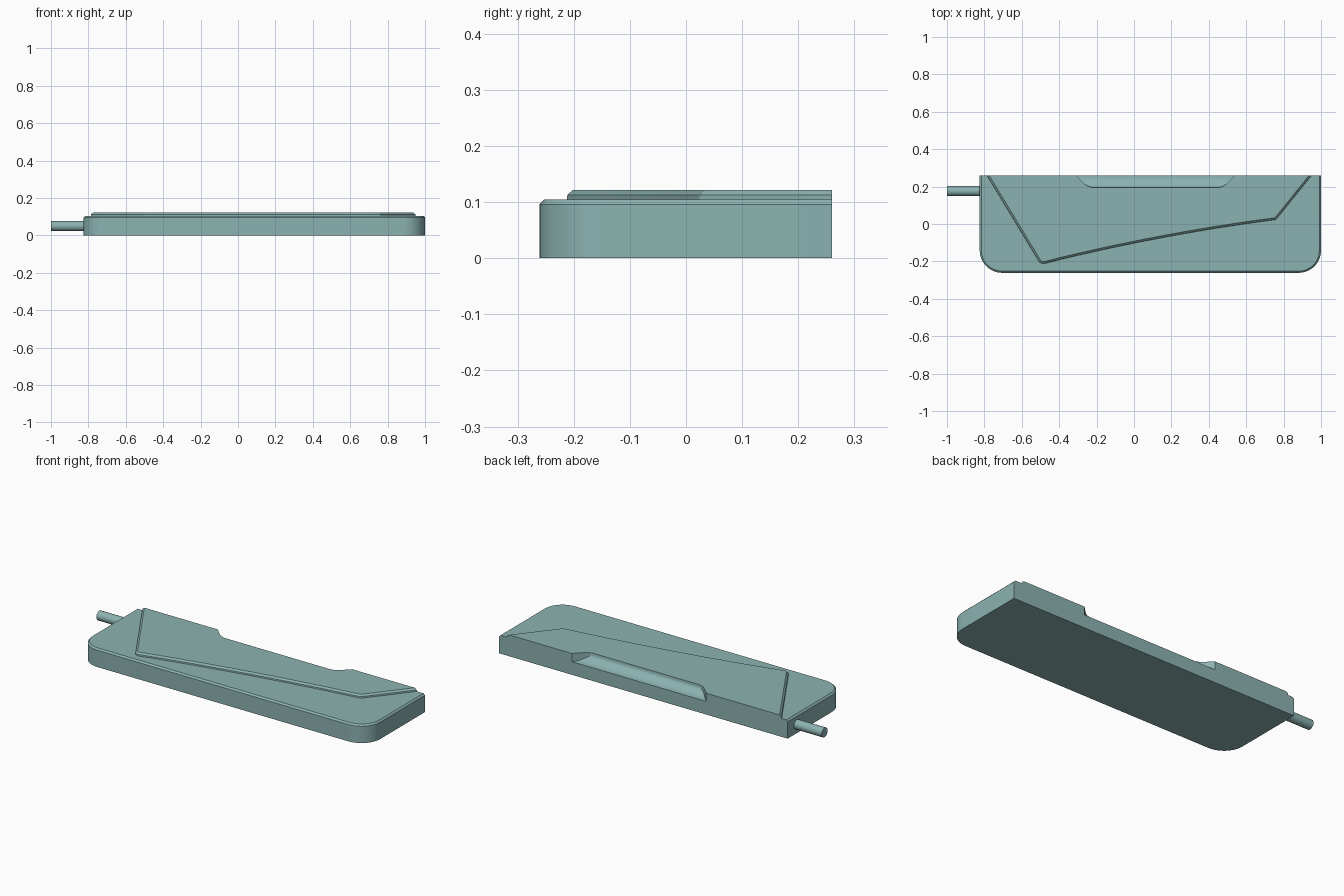
import bpy, bmesh, math
from mathutils import Vector, Matrix

if "Cube" in bpy.data.objects:
    bpy.data.objects.remove(bpy.data.objects["Cube"])

BACK = 0.26  # flat rear plane

teal = bpy.data.materials.new("teal")
teal.diffuse_color = (0.26, 0.45, 0.44, 1)
teal.use_nodes = True
teal.node_tree.nodes["Principled BSDF"].inputs["Base Color"].default_value = teal.diffuse_color


def rounded(points, n=10):
    """Open path of (x, y, radius) with circular corner fillets."""
    out = []
    for i, (x, y, r) in enumerate(points):
        p = Vector((x, y))
        if r == 0:
            out.append(p)
            continue
        u = (Vector(points[i - 1][:2]) - p).normalized()
        v = (Vector(points[i + 1][:2]) - p).normalized()
        half = u.angle(v) / 2
        c = p + (u + v).normalized() * r / math.sin(half)
        a = p + u * r / math.tan(half) - c
        b = p + v * r / math.tan(half) - c
        ang = a.angle(b)
        for k in range(n + 1):
            t = k / n
            out.append(c + (a * math.sin((1 - t) * ang) + b * math.sin(t * ang)) / math.sin(ang))
    return out


def inset(path, d):
    """Offset a path inward; both ends stay on the rear plane."""
    def normal(a, b):
        e = (b - a).normalized()
        return Vector((-e.y, e.x))
    norms = [normal(a, b) for a, b in zip(path, path[1:])]
    out = []
    for i, p in enumerate(path):
        n0, n1 = norms[max(i - 1, 0)], norms[min(i, len(norms) - 1)]
        q = p + (n0 + n1) * d / (1 + n0.dot(n1))
        if i in (0, len(path) - 1):
            e = Vector((n0.y, -n0.x))
            q += e * (BACK - q.y) / e.y
        out.append(q)
    return out


def finish(name, bm):
    me = bpy.data.meshes.new(name)
    bm.to_mesh(me)
    bm.free()
    me.materials.append(teal)
    ob = bpy.data.objects.new(name, me)
    bpy.context.collection.objects.link(ob)
    return ob


def loft(name, rings):
    """Closed solid through equal-length rings of 3D points."""
    bm = bmesh.new()
    loops = [[bm.verts.new(p) for p in ring] for ring in rings]
    n = len(loops[0])
    for a, b in zip(loops, loops[1:]):
        for i in range(n):
            j = (i + 1) % n
            bm.faces.new((a[i], a[j], b[j], b[i]))
    bm.faces.new(loops[0][::-1])
    bm.faces.new(loops[-1])
    bmesh.ops.recalc_face_normals(bm, faces=bm.faces)
    return finish(name, bm)


def slab(name, path, levels):
    return loft(name, [[(p.x, p.y, z) for p in inset(path, d)] for d, z in levels])


# body with two rounded front corners and a chamfered rim
body_path = rounded([(-0.825, BACK, 0), (-0.825, -0.261, 0.12),
                     (1.0, -0.261, 0.12), (1.0, BACK, 0)], 14)
body = slab("body", body_path, [(0, 0), (0, 0.096), (0.009, 0.105)])

# raised panel with a gently bowed front edge
bow = [(-0.495 + 1.252 * t, -0.215 + 0.238 * t + 0.075 * t * (1 - t), 0)
       for t in [k / 12 for k in range(1, 12)]]
panel_path = rounded([(-0.787, BACK, 0), (-0.498, -0.217, 0.03), *bow,
                      (0.759, 0.023, 0.025), (0.95, BACK, 0)], 6)
panel = slab("raised_panel", panel_path, [(0, 0.105), (0.001, 0.113), (0.011, 0.122)])

# finger scoop cutter: concave floor, slanted ends
rings = []
for k in range(14):
    a = math.pi / 2 * min(k, 12) / 12
    y = 0.195 + 0.066 * (1 - math.cos(a)) if k < 13 else 0.3
    z = 0.122 - 0.047 * math.sin(a)
    f = (BACK - y) / 0.065
    dx = 0.065 * f + 0.022 * f ** 8
    x0, x1 = -0.31 + dx, 0.54 - dx
    rings.append([(x0, y, z), (x1, y, z), (x1, y, 0.16), (x0, y, 0.16)])
cutter = loft("scoop_cutter", rings)
cutter.hide_render = True

for ob in (body, panel):
    mod = ob.modifiers.new("scoop", "BOOLEAN")
    mod.operation = "DIFFERENCE"
    mod.solver = "EXACT"
    mod.object = cutter
    bpy.context.view_layer.objects.active = ob
    bpy.ops.object.modifier_apply(modifier=mod.name)
bpy.data.objects.remove(cutter)

# round pin on the left end
bm = bmesh.new()
bmesh.ops.create_cone(bm, cap_ends=True, segments=32, radius1=0.027, radius2=0.027, depth=0.2,
                      matrix=Matrix.Translation((-0.9, 0.176, 0.05)) @ Matrix.Rotation(math.pi / 2, 4, "Y"))
pin = finish("side_pin", bm)

for ob in (body, panel, pin):
    bpy.ops.object.select_all(action="DESELECT")
    ob.select_set(True)
    bpy.context.view_layer.objects.active = ob
    bpy.ops.object.shade_smooth_by_angle(angle=math.radians(25))
